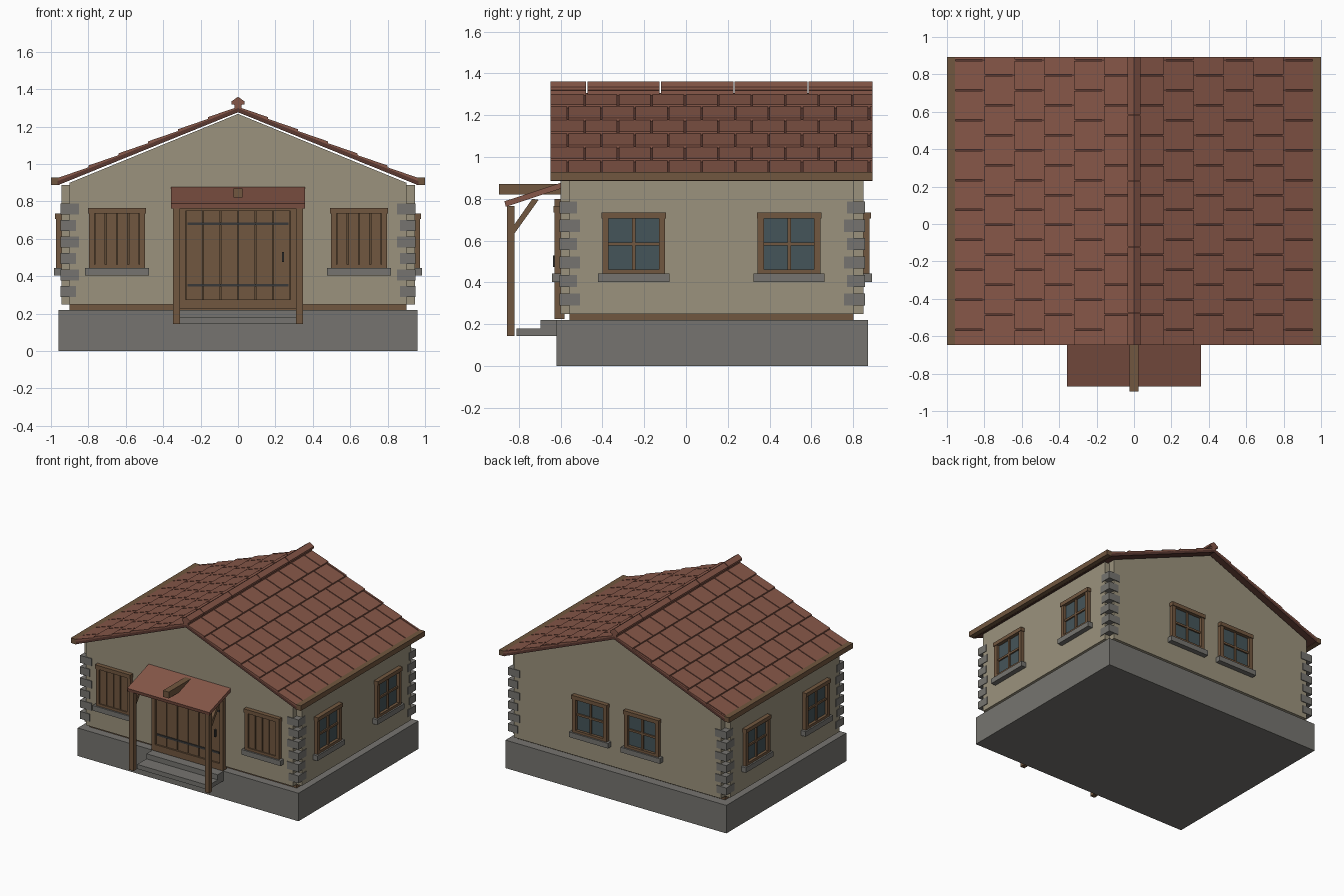
import bpy, bmesh, math
from mathutils import Vector, Matrix

if "Cube" in bpy.data.objects:
    bpy.data.objects.remove(bpy.data.objects["Cube"])

def mat(name, c):
    m = bpy.data.materials.new(name)
    m.diffuse_color = (*c, 1)
    m.use_nodes = True
    m.node_tree.nodes["Principled BSDF"].inputs["Base Color"].default_value = m.diffuse_color
    return m

PLASTER = mat("plaster", (0.33, 0.29, 0.205))
STONE = mat("stone", (0.18, 0.175, 0.16))
WOOD = mat("wood", (0.165, 0.095, 0.05))
DARK = mat("dark_wood", (0.115, 0.07, 0.037))
TILE = mat("tile", (0.24, 0.095, 0.065))
UNDER = mat("roof_underlay", (0.10, 0.04, 0.03))
GLASS = mat("glass", (0.06, 0.09, 0.10))
IRON = mat("iron", (0.04, 0.04, 0.04))

def prism(bm, pts, a, b, axis='y'):
    """Extrude a profile: (x, z) along y, or (y, z) along x."""
    def put(p, t):
        return bm.verts.new((p[0], t, p[1]) if axis == 'y' else (t, p[0], p[1]))
    lo, hi = [put(p, a) for p in pts], [put(p, b) for p in pts]
    n = len(pts)
    bm.faces.new(lo)
    bm.faces.new(hi[::-1])
    for i in range(n):
        j = (i + 1) % n
        bm.faces.new((lo[j], lo[i], hi[i], hi[j]))

def box(bm, x0, x1, y0, y1, z0, z1):
    prism(bm, [(x0, z0), (x1, z0), (x1, z1), (x0, z1)], y0, y1)

def finish(bm, name, m, matrix=None):
    bmesh.ops.recalc_face_normals(bm, faces=bm.faces)
    me = bpy.data.meshes.new(name)
    bm.to_mesh(me)
    bm.free()
    me.materials.append(m)
    ob = bpy.data.objects.new(name, me)
    bpy.context.collection.objects.link(ob)
    if matrix:
        ob.matrix_world = matrix
    return ob

def boxes(name, m, items, matrix=None):
    bm = bmesh.new()
    for b in items:
        box(bm, *b)
    return finish(bm, name, m, matrix)

def placed(x, y, deg):
    return Matrix.Translation((x, y, 0)) @ Matrix.Rotation(math.radians(deg), 4, 'Z')

# Foundation, recessed sill and walls with notched corners
boxes("foundation", STONE, [(-.96, .96, -.62, .87, 0, .22)])
boxes("sill_beam", WOOD, [(-.9, .9, -.556, .80, .22, .25)])
bm = bmesh.new()
prism(bm, [(-.9, .25), (.9, .25), (.9, .90), (0, 1.268), (-.9, .90)], -.60, .85)
finish(bm, "gable_walls", PLASTER)
boxes("side_walls", PLASTER, [(-.945, .945, -.556, .80, .25, .888)])

# Corner stones, alternating long and short
stones = []
for i in range(6):
    z = .29 + i * .088
    lx, ly = (.10, .085) if i % 2 else (.085, .10)
    for s in (-1, 1):
        xs = sorted((s * .95, s * (.95 - lx)))
        stones.append((*xs, -.606, -.606 + ly, z, z + .058))
        stones.append((*xs, .856 - ly, .856, z, z + .058))
boxes("corner_stones", STONE, stones)

# Windows are built facing -y around a wall plane at y = 0
def window(name, M, z0, z1, shutter):
    w, f = .15, .03
    boxes(name + "_frame", WOOD, [
        (-w, -w + f, -.028, .02, z0, z1), (w - f, w, -.028, .02, z0, z1),
        (-w - .004, w + .004, -.034, .02, z1 - f, z1),
        (-w + f, w - f, -.028, .02, z0, z0 + .02)], M)
    boxes(name + "_sill", STONE, [(-w - .02, w + .02, -.04, .02, z0 - .04, z0)], M)
    a, b, c, d = -w + f, w - f, z0 + .02, z1 - f
    if shutter:
        p = (b - a) / 4
        boxes(name + "_shutter_back", DARK, [(a, b, -.006, .01, c, d)], M)
        boxes(name + "_shutter_planks", WOOD,
              [(a + i * p + .003, a + (i + 1) * p - .003, -.02, 0, c, d) for i in range(4)], M)
    else:
        zm = (c + d) / 2
        boxes(name + "_glass", GLASS, [(a, b, -.006, .01, c, d)], M)
        boxes(name + "_bars", WOOD, [(-.008, .008, -.018, 0, c, d),
                                     (a, b, -.017, 0, zm - .008, zm + .008)], M)

for tag, s in (("left", -1), ("right", 1)):
    window(f"front_{tag}_window", placed(s * .647, -.60, 0), .443, .765, True)
    window(f"back_{tag}_window", placed(s * .225, .85, 180), .443, .735, False)
    for k, y in (("fore", -.25), ("aft", .493)):
        window(f"{tag}_{k}_window", placed(s * .945, y, 90 * s), .443, .735, False)

# Door
boxes("door_frame", WOOD, [(-.31, -.28, -.63, -.58, .225, .80), (.28, .31, -.63, -.58, .225, .80),
                           (-.28, .28, -.63, -.58, .75, .80), (-.28, .28, -.63, -.58, .225, .275)])
boxes("door_back", DARK, [(-.28, .28, -.605, -.58, .27, .75)])
p = .56 / 6
boxes("door_planks", WOOD, [(-.28 + i * p + .003, -.28 + (i + 1) * p - .003, -.617, -.60, .275, .75)
                            for i in range(6)])
boxes("door_straps", IRON, [(-.27, .27, -.623, -.61, z, z + .015) for z in (.345, .673)])
boxes("door_handle", IRON, [(.235, .245, -.635, -.61, .475, .53)])

# Steps
boxes("steps", STONE, [(-.31, .31, -.81, -.60, .145, .18), (-.31, .31, -.695, -.60, .18, .22)])

# Porch: posts, braces, lean-to canopy and ridge beam
bm = bmesh.new()
for s in (-1, 1):
    xs = sorted((s * .31, s * .347))
    box(bm, *xs, -.855, -.82, .145, .765)
    xs = sorted((s * .316, s * .341))
    prism(bm, [(-.822, .632), (-.705, .795), (-.735, .80), (-.822, .675)], *xs, 'x')
finish(bm, "porch_posts", WOOD)
bm = bmesh.new()
prism(bm, [(-.862, .762), (-.595, .85), (-.595, .878), (-.868, .788)], -.357, .357, 'x')
finish(bm, "porch_canopy", TILE)
boxes("porch_ridge_beam", WOOD, [(-.025, .025, -.895, -.60, .82, .87)])

# Main roof: underlay, staggered stepped tiles, eaves boards
Y0, Y1, K = -.648, .893, .405
bm, tb = bmesh.new(), bmesh.new()
for s in (-1, 1):
    prism(bm, [(0, 1.277), (s * .965, 1.277 - K * .965), (s * .965, 1.299 - K * .965), (0, 1.299)], Y0, Y1)
    for r in range(6):
        xa, xb = max(r * .16 - .006, 0), (r + 1) * .16
        prof = [(s * xa, 1.296 - K * xa), (s * xb, 1.296 - K * xb),
                (s * xb, 1.316 - K * xb), (s * xa, 1.306 - K * xa)]
        cuts = [Y0]
        y = -.565 if r % 2 else -.485
        while y < Y1 - .01:
            cuts.append(y)
            y += .16
        cuts.append(Y1)
        for a, b in zip(cuts, cuts[1:]):
            prism(tb, prof, a + (.004 if a > Y0 else 0), b - (.004 if b < Y1 else 0))
finish(bm, "roof_underlay", UNDER)
finish(tb, "roof_tiles", TILE)
boxes("eaves_boards", WOOD, [(-1, -.955, Y0, Y1, .888, .928), (.955, 1, Y0, Y1, .888, .928)])

# Ridge caps in segments
bm = bmesh.new()
cap = [(-.02, 1.295), (.02, 1.295), (.02, 1.317), (.035, 1.32), (.035, 1.335),
       (0, 1.36), (-.035, 1.335), (-.035, 1.32), (-.02, 1.317)]
cuts = [Y0, -.475, -.123, .23, .583, Y1]
for a, b in zip(cuts, cuts[1:]):
    prism(bm, cap, a + (.003 if a > Y0 else 0), b - (.003 if b < Y1 else 0))
finish(bm, "ridge_caps", TILE)
